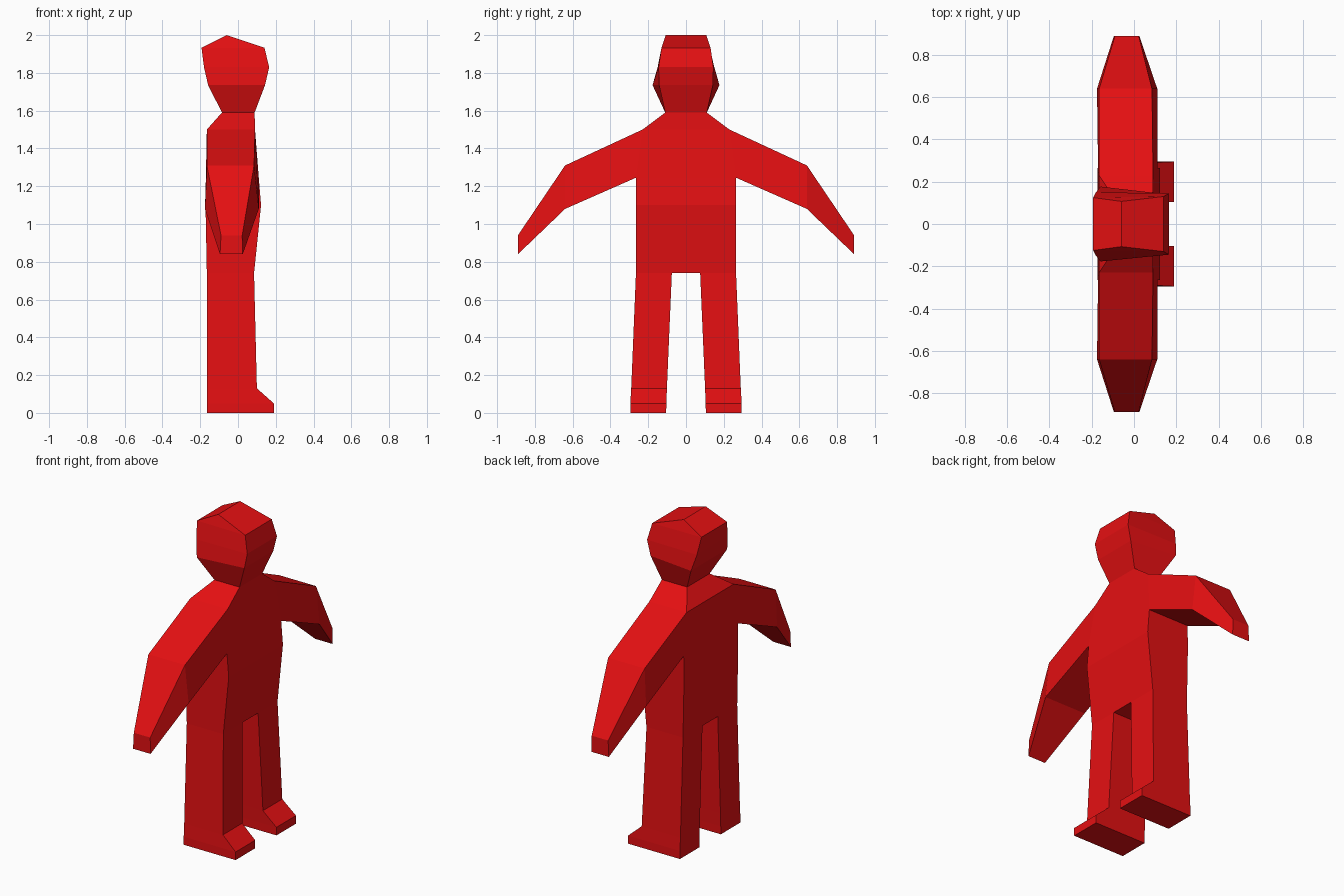
import bpy, bmesh
from mathutils import Vector

if "Cube" in bpy.data.objects:
    bpy.data.objects.remove(bpy.data.objects["Cube"])

red = bpy.data.materials.new("red")
red.diffuse_color = (0.78, 0.005, 0.006, 1)
red.use_nodes = True
red.node_tree.nodes["Principled BSDF"].inputs["Base Color"].default_value = red.diffuse_color


def loft(bm, rings, start=True, end=True):
    """Skin a list of four-point rings, with optional end caps."""
    vs = [[bm.verts.new(p) for p in r] for r in rings]
    for a, b in zip(vs, vs[1:]):
        for i in range(4):
            j = (i + 1) % 4
            bm.faces.new((a[i], a[j], b[j], b[i]))
    if start:
        bm.faces.new(vs[0][::-1])
    if end:
        bm.faces.new(vs[-1])


def level(z, back, front, wb, wf=None):
    """Horizontal ring: back and front x, half width at back and front."""
    wf = wb if wf is None else wf
    return [(back, -wb, z), (front, -wf, z), (front, wf, z), (back, wb, z)]


def limb(s, y0, z0, b0, f0, y1, z1, b1, f1):
    """Arm ring: upper edge then lower edge, s is the side."""
    return [(b0, s * y0, z0), (f0, s * y0, z0), (f1, s * y1, z1), (b1, s * y1, z1)]


def finish(name, bm):
    # remove the coincident walls between joined parts, then weld
    seen, dead = {}, set()
    for f in bm.faces:
        key = tuple(round(c, 4) for c in f.calc_center_median())
        if key in seen:
            dead.update((f, seen[key]))
        seen[key] = f
    bmesh.ops.delete(bm, geom=list(dead), context='FACES')
    bmesh.ops.remove_doubles(bm, verts=bm.verts, dist=0.0005)
    bmesh.ops.recalc_face_normals(bm, faces=bm.faces)
    me = bpy.data.meshes.new(name)
    bm.to_mesh(me)
    bm.free()
    me.materials.append(red)
    ob = bpy.data.objects.new(name, me)
    bpy.context.collection.objects.link(ob)


# torso, arms and legs as one skin
bm = bmesh.new()
loft(bm, [level(0.74, -0.165, 0.085, 0.265),
          level(1.10, -0.172, 0.122, 0.265),
          level(1.245, -0.17, 0.11, 0.265),
          level(1.50, -0.165, 0.09, 0.23),
          level(1.59, -0.085, 0.088, 0.11)], start=False, end=False)
for s in (-1, 1):
    # arm: shoulder, elbow, hand
    loft(bm, [limb(s, 0.23, 1.50, -0.165, 0.09, 0.265, 1.245, -0.17, 0.11),
              limb(s, 0.64, 1.31, -0.165, 0.085, 0.64, 1.08, -0.175, 0.11),
              limb(s, 0.89, 0.94, -0.09, 0.022, 0.89, 0.84, -0.095, 0.025)])
    # leg
    def leg(z, front, yi, yo):
        return [(-0.165, s * yi, z), (front, s * yi, z),
                (front, s * yo, z), (-0.165, s * yo, z)]
    loft(bm, [leg(0.74, 0.085, 0.075, 0.265), leg(0.13, 0.10, 0.101, 0.29),
              leg(0.05, 0.19, 0.104, 0.295), leg(0, 0.19, 0.105, 0.295)],
         start=False)
# crotch
bm.faces.new([bm.verts.new(p) for p in level(0.74, -0.165, 0.085, 0.075)])
finish("body", bm)

# head
bm = bmesh.new()
loft(bm, [level(1.59, -0.085, 0.088, 0.11),
          level(1.735, -0.158, 0.143, 0.177, 0.142),
          level(1.83, -0.18, 0.165, 0.15, 0.145),
          level(1.933, -0.193, 0.14, 0.125, 0.13)], start=False, end=False)
# crown: a front slope, a back slope and two side triangles
bl, fl, fr, br = [bm.verts.new(p) for p in level(1.933, -0.193, 0.14, 0.125, 0.13)]
tl, tr = [bm.verts.new((-0.06, y, 2.0)) for y in (-0.107, 0.107)]
for f in ((fl, fr, tr, tl), (tl, tr, br, bl), (bl, fl, tl), (fr, br, tr)):
    bm.faces.new(f)
finish("head", bm)

# foot soles extend back under the legs, so slim toe blocks fill the toe tops
bm = bmesh.new()
for s in (-1, 1):
    pts = [(0.10, 0.13), (0.19, 0.05), (0.19, 0.0), (-0.165, 0.0)]
    sides = [[bm.verts.new((x, s * y, z)) for x, z in pts] for y in (0.106, 0.289)]
    for loop in sides:
        bm.faces.new(loop)
    for i in range(4):
        j = (i + 1) % 4
        bm.faces.new((sides[0][i], sides[0][j], sides[1][j], sides[1][i]))
bm.free()
